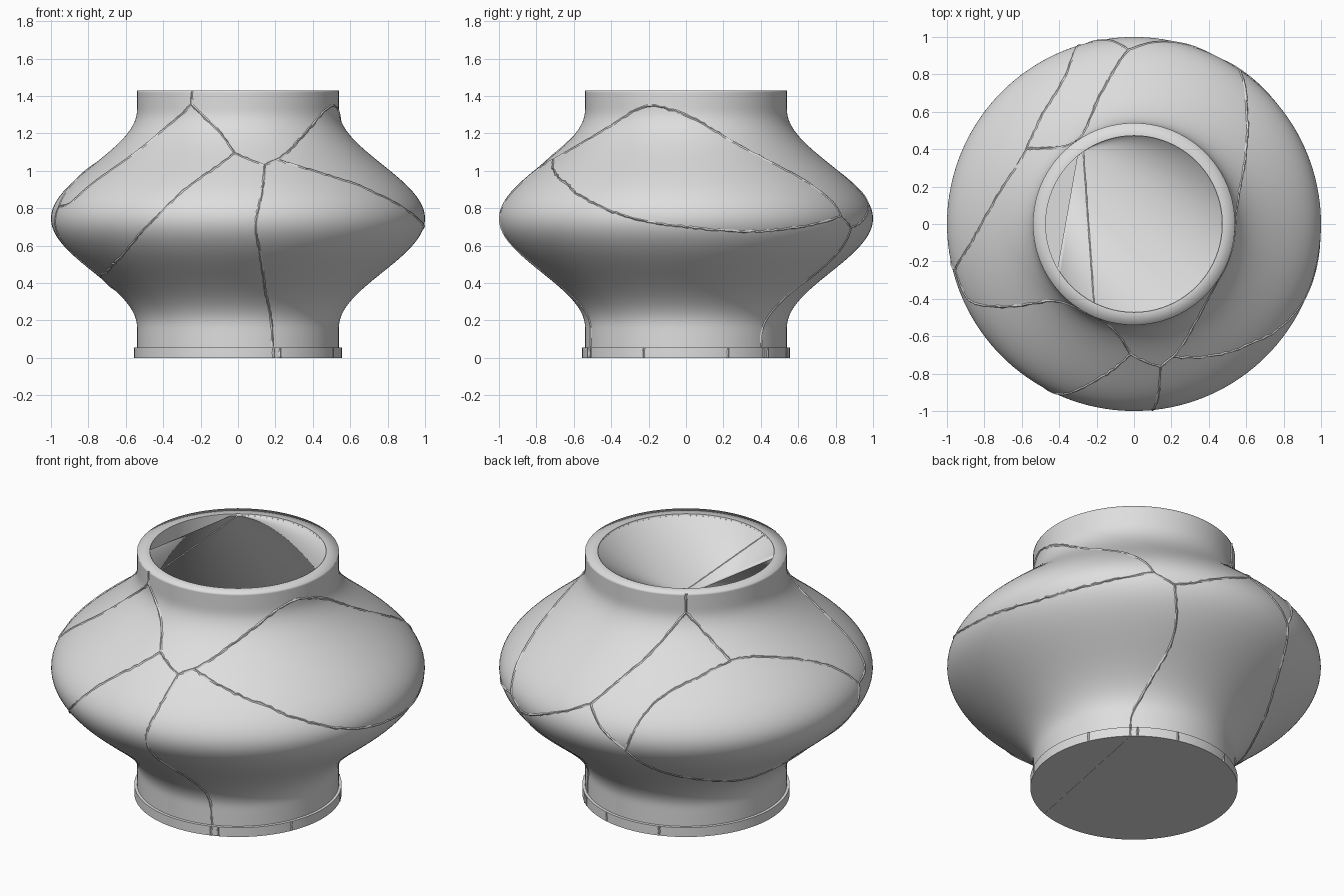
import bpy, bmesh, math, random
from mathutils import Vector

random.seed(4)
cube = bpy.data.objects.get("Cube")
if cube:
    bpy.data.objects.remove(cube, do_unlink=True)

TOP, FOOT_H, FOOT_R, NECK_R, MID, HALF = 1.43, 0.055, 0.555, 0.54, 0.745, 0.58
LIP, MOUTH_R = 0.012, 0.472

clay = bpy.data.materials.new("pale grey clay")
clay.use_nodes = True
clay.diffuse_color = (0.73, 0.73, 0.73, 1)
clay.node_tree.nodes["Principled BSDF"].inputs["Base Color"].default_value = clay.diffuse_color


def finish(name, bm, sharp_angle):
    """Make an object, smooth except at edges above the angle."""
    mesh = bpy.data.meshes.new(name)
    bm.to_mesh(mesh)
    bm.free()
    mesh.materials.append(clay)
    ob = bpy.data.objects.new(name, mesh)
    bpy.context.collection.objects.link(ob)
    bpy.ops.object.select_all(action="DESELECT")
    ob.select_set(True)
    bpy.context.view_layer.objects.active = ob
    bpy.ops.object.shade_smooth_by_angle(angle=math.radians(sharp_angle))


def radius(z):
    """Outer radius: a cosine belly between a straight neck and base."""
    if z < FOOT_H:
        return FOOT_R
    t = min(abs(z - MID) / HALF, 1)
    return (1 + NECK_R) / 2 + (1 - NECK_R) / 2 * math.cos(math.pi * t)


def ring_point(angle, r, z):
    """Point at an angle that runs from the front toward +x."""
    a = math.radians(angle)
    return Vector((r * math.sin(a), -r * math.cos(a), z))


def surface(angle, z):
    return ring_point(angle, radius(z), z)


def normal(angle, z):
    slope = (radius(z + 0.005) - radius(z - 0.005)) / 0.01 if z > 0.07 else 0
    return ring_point(angle, 1, -slope).normalized()


def revolve(name, profile, sharp_angle=35, steps=160):
    bm = bmesh.new()
    verts = [bm.verts.new((r, 0, z)) for r, z in profile]
    edges = [bm.edges.new(pair) for pair in zip(verts, verts[1:])]
    bmesh.ops.spin(bm, geom=verts + edges, cent=(0, 0, 0), axis=(0, 0, 1),
                   angle=math.tau, steps=steps, use_merge=True)
    bmesh.ops.remove_doubles(bm, verts=bm.verts, dist=1e-5)
    bmesh.ops.recalc_face_normals(bm, faces=bm.faces)
    finish(name, bm, sharp_angle)


# Pot with a foot, its hollow lining, and a soft-shaded rim
low, high = FOOT_H + 0.001, TOP - LIP
heights = [low + (high - low) * i / 64 for i in range(65)]
revolve("pot_body", [(0, 0), (FOOT_R, 0), (FOOT_R, FOOT_H)] + [(radius(z), z) for z in heights])
lining = [(radius(z) - NECK_R + MOUTH_R, z) for z in heights if z > 0.08]
revolve("pot_lining", [(0, lining[0][1])] + lining + [(MOUTH_R, TOP)])
revolve("mouth_rim", [(MOUTH_R, TOP), (NECK_R, TOP), (NECK_R, high)], 180)

# Shallow dished cover fanned from one corner, leaving a crescent open
bm = bmesh.new()
arc = [bm.verts.new(ring_point(a, MOUTH_R, high)) for a in range(220, -61, -4)]
for b, c in zip(arc[1:], arc[2:]):
    bm.faces.new((arc[0], c, b))
for i, a in enumerate(arc):
    b = arc[(i + 1) % len(arc)]
    rise = -LIP if arc[0] in (a, b) else LIP
    bm.faces.new((a, b, bm.verts.new(b.co + Vector((0, 0, rise))),
                  bm.verts.new(a.co + Vector((0, 0, rise)))))
bmesh.ops.recalc_face_normals(bm, faces=bm.faces)
finish("mouth_cover", bm, 180)


def smooth_path(keys, step=0.025):
    """Catmull-Rom through (angle, height) keys."""
    pts = [Vector(k) for k in keys]
    pts = [2 * pts[0] - pts[1]] + pts + [2 * pts[-1] - pts[-2]]
    out = []
    for a, b, c, d in zip(pts, pts[1:], pts[2:], pts[3:]):
        n = max(2, int((surface(*b) - surface(*c)).length / step))
        for i in range(n):
            t = i / n
            out.append(0.5 * (2 * b + (c - a) * t + (2 * a - 5 * b + 4 * c - d) * t * t
                              + (3 * b - a - 3 * c + d) * t ** 3))
    return out + [pts[-2]]


def seam(name, points, normals, half=0.006, height=0.005):
    """Thin ragged ridge lying on a surface."""
    bm = bmesh.new()
    rows = []
    for i, (p, n) in enumerate(zip(points, normals)):
        tangent = points[min(i + 1, len(points) - 1)] - points[max(i - 1, 0)]
        side = n.cross(tangent).normalized() * half
        rows.append([bm.verts.new(p + side * random.uniform(0.5, 1.5)),
                     bm.verts.new(p + n * height),
                     bm.verts.new(p - side * random.uniform(0.5, 1.5))])
    for near, far in zip(rows, rows[1:]):
        for k in range(2):
            bm.faces.new((near[k], near[k + 1], far[k + 1], far[k]))
    finish(name, bm, 20)


def crack(name, keys):
    path = smooth_path(keys)
    for p in path[1:-1]:
        p.y += random.uniform(-0.003, 0.003)
    seam(name, [surface(*p) for p in path], [normal(*p) for p in path])


# Junctions where cracks meet, as (angle, height)
front_rim, front_top = (-27, TOP), (-27.5, 1.355)
front_mid, front_low, front_fork = (-1.6, 1.095), (10.5, 1.03), (16.5, 1.06)
back_left, back_low = (146, 0.755), (152.7, 0.695)
back_mid, back_right = (181.8, 0.89), (196, 0.69)
back_top, upper_right = (215, 1.32), (235, 1.09)
side_right, low_right = (284.4, 0.81), (282, 0.44)

cracks = {
    "front_rim": [front_rim, front_top],
    "front_neck": [front_top, (-9, 1.2), front_mid],
    "front_short": [front_mid, front_low],
    "front_corner": [front_low, front_fork],
    "front_lower": [front_low, (5.7, 0.75), (6.8, 0.6), (11.5, 0.4), (19, 0.2), (20, 0.06)],
    "left_upper": [front_fork, (39, 1.21), (63, 1.335), (78, 1.335), (98, 1.26),
                   (120, 1.105), (135, 0.965), (143.5, 0.83), back_left],
    "left_lower": [front_fork, (42.4, 0.94), (53, 0.87), (72.5, 0.75), (90, 0.7),
                   (110, 0.675), (128, 0.7), back_left],
    "back_joint": [back_left, back_low],
    "back_foot": [back_low, (155, 0.47), (147.6, 0.3), (139, 0.15), (138, 0.06)],
    "back_belly": [back_low, (160, 0.73), (170, 0.8), back_mid],
    "back_rim": [(215, TOP), back_top],
    "back_neck": [back_top, (194.6, 1.08), (187, 0.98), back_mid],
    "back_short": [back_mid, (189, 0.78), back_right],
    "back_branch": [back_top, (228, 1.18), upper_right],
    "right_upper": [back_right, (200, 0.86), (206, 0.96), (215, 1.02), upper_right,
                    (250, 1.08), (264, 1.03), (275, 0.96), (280, 0.9), side_right],
    "right_lower": [back_right, (203, 0.56), (215, 0.45), (240, 0.35), (265, 0.37), low_right],
    "right_side": [side_right, (280, 0.65), (279, 0.52), low_right],
    "right_front": [front_top, (-36.6, 1.28), (-47, 1.185), (-58.6, 0.97), (-66, 0.83),
                    (-75.6, 0.81)],
    "front_diagonal": [front_mid, (-16, 0.93), (-26.7, 0.74), (-41.5, 0.57),
                       (-61.7, 0.47), (-78, 0.44)],
}
for name, keys in cracks.items():
    crack(name + "_crack", keys)

# Nicks around the foot
for angle in (20, 24, 66, 114, 138, 142, 165, 200):
    crack("foot_nick", [(angle, 0.002), (angle, 0.027), (angle, 0.053)])


def flat_crack(name, a, b, z, up):
    steps = 40
    points = [a.lerp(b, i / steps) for i in range(steps + 1)]
    for p in points:
        p.z = z
    seam(name, points, [Vector((0, 0, up))] * len(points), 0.003, 0.001)


# Cracks across the mouth and under the base
flat_crack("mouth_crack", ring_point(-27, MOUTH_R, 0), ring_point(215, MOUTH_R, 0),
           high + 0.001, 1)
flat_crack("base_crack", surface(20, 0), surface(138, 0), -0.0005, -1)
